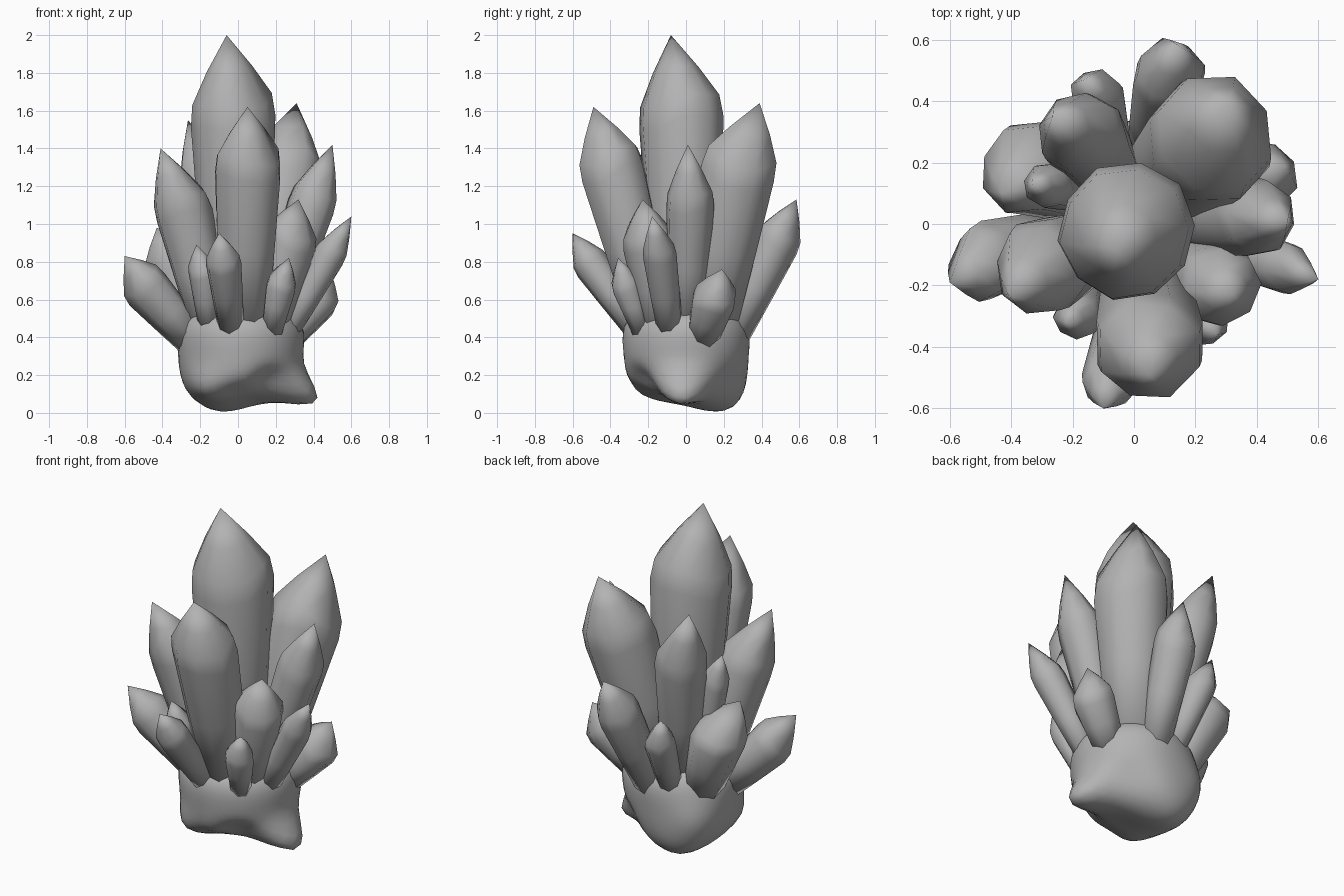
import bpy, bmesh, math, random
from mathutils import Vector

random.seed(4)
if "Cube" in bpy.data.objects:
    bpy.data.objects.remove(bpy.data.objects["Cube"])

# One grey stone colour for the whole cluster
stone = bpy.data.materials.new("grey_stone")
stone.use_nodes = True
grey = (0.45, 0.45, 0.45, 1)
stone.diffuse_color = grey
stone.node_tree.nodes["Principled BSDF"].inputs["Base Color"].default_value = grey


def finish(bm, name):
    bmesh.ops.recalc_face_normals(bm, faces=bm.faces)
    for f in bm.faces:
        f.smooth = True
    mesh = bpy.data.meshes.new(name)
    bm.to_mesh(mesh)
    bm.free()
    mesh.materials.append(stone)
    obj = bpy.data.objects.new(name, mesh)
    bpy.context.collection.objects.link(obj)
    return obj


def crystal(name, base, shoulder, tip, radius, sides=8):
    """Shaft widening from base to shoulder, closed by a leaning point."""
    base, shoulder, tip = Vector(base), Vector(shoulder), Vector(tip)
    axis = (shoulder - base).normalized()
    u = axis.cross(Vector((0, 1, 0))).normalized()
    v = axis.cross(u)
    turn = random.uniform(0, math.pi)
    wobble = [random.uniform(0.97, 1.07) for _ in range(sides)]
    lift = [random.uniform(-0.2, 0.2) * radius for _ in range(sides)]
    root = base - axis * 0.05
    levels = [
        (root, 0.7, 0),
        (root.lerp(shoulder, 0.55), 0.88, 0),
        (shoulder - axis * radius * 0.25, 1.0, 1),
        (shoulder.lerp(tip, 0.15), 0.94, 1),
        (shoulder.lerp(tip, 0.55), 0.54, 0.5),
    ]
    bm = bmesh.new()
    rings = []
    for centre, scale, slant in levels:
        ring = []
        for i in range(sides):
            a = turn + math.tau * i / sides
            out = (u * math.cos(a) + v * math.sin(a)) * radius * scale * wobble[i]
            ring.append(bm.verts.new(centre + out + axis * lift[i] * slant))
        rings.append(ring)
    point = bm.verts.new(tip)
    for i in range(sides):
        j = (i + 1) % sides
        for low, high in zip(rings, rings[1:]):
            bm.faces.new((low[i], low[j], high[j], high[i]))
        bm.faces.new((rings[-1][i], rings[-1][j], point))
    bm.faces.new(rings[0])
    return finish(bm, name)


# Rock: rounded block, narrower below, with pulled feet and pushed grooves
bm = bmesh.new()
bmesh.ops.create_icosphere(bm, subdivisions=4, radius=1)
lobes = [  # direction, amount, sharpness
    ((0.82, -0.17, -0.56), 0.08, 22),
    ((0.82, 0.08, -0.56), 0.08, 22),
    ((-0.28, 0.5, -0.82), 0.06, 8),
    ((-0.6, 0.6, -0.15), 0.05, 8),
    ((-0.5, -0.6, -0.5), 0.03, 20),
    ((0.45, -0.7, -0.55), -0.06, 20),
    ((-0.05, -0.7, -0.7), -0.03, 30),
    ((0.2, -0.4, -0.9), -0.04, 12),
    ((0.55, 0.65, -0.5), -0.03, 14),
]
for vert in bm.verts:
    d = vert.co.normalized()
    h = math.hypot(d.x, d.y)
    r = (h ** 3.4 + abs(d.z) ** 3.4) ** (-1 / 3.4)
    wide = 0.33 * (1 + 0.08 * d.z)
    p = Vector((d.x * wide, d.y * wide, d.z * 0.26)) * r
    for way, amount, sharp in lobes:
        way = Vector(way).normalized()
        p += way * amount * max(0, d.dot(way)) ** sharp
    vert.co = p + Vector((0.015, 0, 0.305))
finish(bm, "rock_base")

# Crystals: base, shoulder, tip, radius
crystal("main_crystal", (0, 0, 0.4), (-0.025, -0.03, 1.59), (-0.06, -0.08, 2), 0.222, 10)
crystal("front_crystal", (0.03, -0.15, 0.4), (0.05, -0.395, 1.31), (0.05, -0.49, 1.62), 0.178)
crystal("back_left_crystal", (0.08, 0.11, 0.4), (0.255, 0.28, 1.31), (0.31, 0.39, 1.64), 0.207)
crystal("left_crystal", (0.16, 0, 0.4), (0.4, 0.02, 1.13), (0.5, 0.01, 1.42), 0.126)
crystal("right_crystal", (-0.13, -0.06, 0.4), (-0.3, -0.14, 1.09), (-0.41, -0.23, 1.4), 0.152)
crystal("back_right_crystal", (-0.06, 0.12, 0.4), (-0.17, 0.295, 1.22), (-0.265, 0.35, 1.55), 0.142)
crystal("back_crystal", (0.06, 0.24, 0.4), (0.115, 0.485, 0.92), (0.14, 0.585, 1.13), 0.12)
crystal("small_back_crystal", (-0.07, 0.24, 0.42), (-0.12, 0.42, 0.77), (-0.16, 0.47, 0.93), 0.088)
crystal("low_right_crystal", (-0.19, 0.12, 0.4), (-0.355, 0.19, 0.78), (-0.43, 0.1, 0.98), 0.15)
crystal("thin_right_crystal", (-0.15, 0.09, 0.4), (-0.28, 0.125, 1.07), (-0.33, 0.13, 1.24), 0.075)
crystal("outer_right_crystal", (-0.25, -0.05, 0.4), (-0.49, -0.12, 0.67), (-0.6, -0.19, 0.83), 0.123)
crystal("front_left_crystal", (0.15, -0.12, 0.4), (0.285, -0.2, 0.93), (0.32, -0.23, 1.13), 0.136)
crystal("outer_left_crystal", (0.24, -0.08, 0.4), (0.485, -0.14, 0.84), (0.6, -0.18, 1.04), 0.088)
crystal("small_front_crystal", (-0.04, -0.27, 0.46), (-0.08, -0.51, 0.8), (-0.1, -0.6, 0.95), 0.093)
crystal("tiny_right_crystal", (-0.15, -0.2, 0.47), (-0.18, -0.3, 0.75), (-0.22, -0.32, 0.89), 0.078)
crystal("tiny_left_crystal", (0.19, -0.25, 0.48), (0.23, -0.32, 0.68), (0.27, -0.36, 0.82), 0.08)
crystal("low_left_crystal", (0.26, 0.09, 0.41), (0.42, 0.15, 0.61), (0.49, 0.19, 0.76), 0.12)
